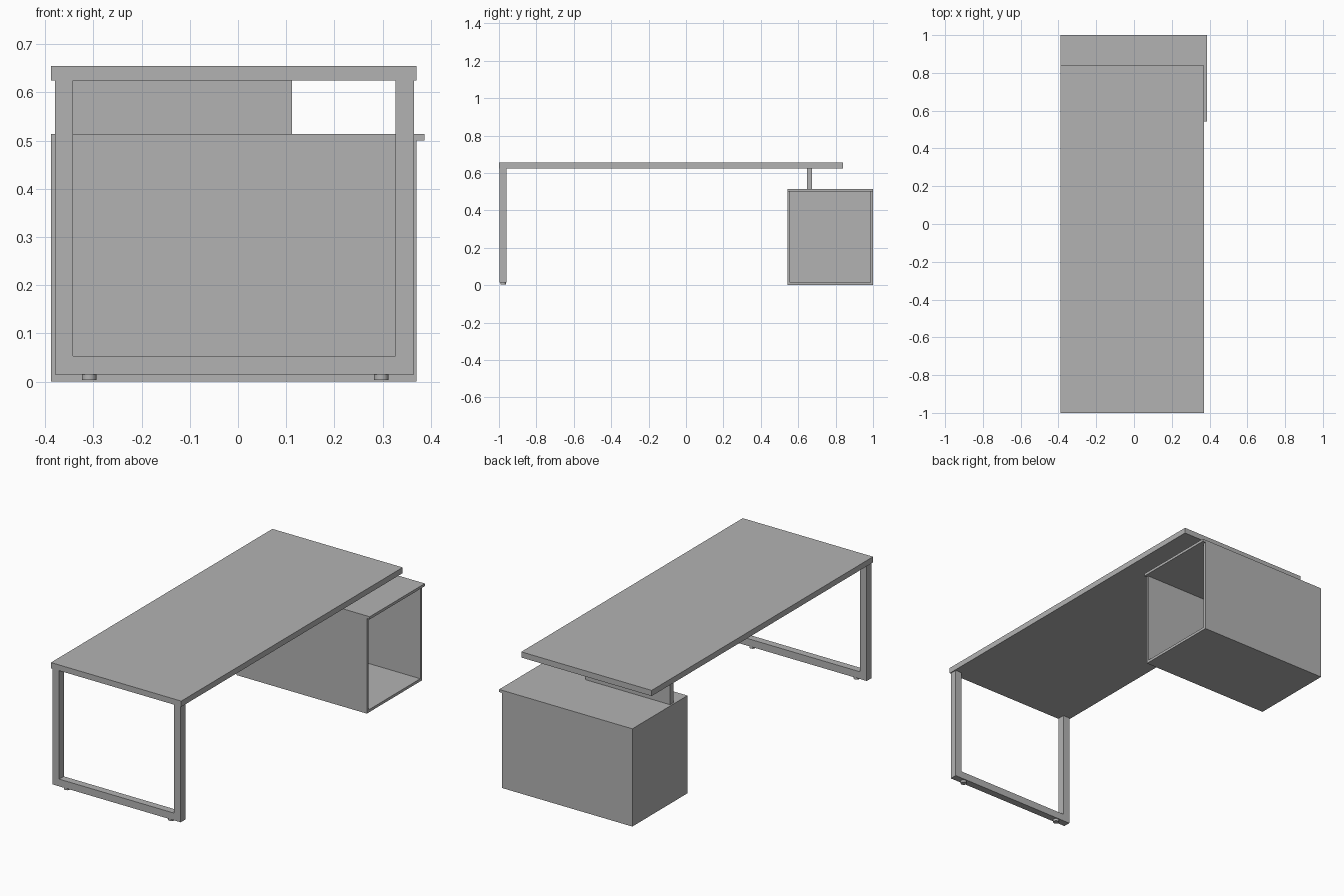
import bpy
import bmesh

cube = bpy.data.objects.get("Cube")
if cube:
    bpy.data.objects.remove(cube, do_unlink=True)

grey = bpy.data.materials.new("plain grey")
grey.use_nodes = True
colour = (0.45, 0.45, 0.45, 1)
grey.diffuse_color = colour
grey.node_tree.nodes["Principled BSDF"].inputs["Base Color"].default_value = colour


def finish(name, bm):
    bmesh.ops.recalc_face_normals(bm, faces=bm.faces)
    mesh = bpy.data.meshes.new(name)
    bm.to_mesh(mesh)
    bm.free()
    mesh.materials.append(grey)
    obj = bpy.data.objects.new(name, mesh)
    bpy.context.collection.objects.link(obj)
    return obj


def box(name, x, y, z):
    """Box spanning the given (min, max) ranges."""
    bm = bmesh.new()
    bmesh.ops.create_cube(bm, size=1)
    for v in bm.verts:
        v.co = [r[0] if c < 0 else r[1] for c, r in zip(v.co, (x, y, z))]
    return finish(name, bm)


LEFT, RIGHT = -0.388, 0.37
TOP_Z = 0.625
WALL = 0.014

# Desk top
box("desk_top", (LEFT, RIGHT), (-1, 0.84), (TOP_Z, 0.655))

# U-shaped leg frame, extruded from its outline
x0, x1, z0, tube = -0.38, 0.365, 0.015, 0.038
outline = [(x0, TOP_Z), (x0, z0), (x1, z0), (x1, TOP_Z),
           (x1 - tube, TOP_Z), (x1 - tube, z0 + tube),
           (x0 + tube, z0 + tube), (x0 + tube, TOP_Z)]
bm = bmesh.new()
face = bm.faces.new([bm.verts.new((x, -0.997, z)) for x, z in outline])
extruded = bmesh.ops.extrude_face_region(bm, geom=[face])["geom"]
bmesh.ops.translate(bm, vec=(0, tube, 0),
                    verts=[v for v in extruded if isinstance(v, bmesh.types.BMVert)])
finish("leg_frame", bm)

# Levelling feet under the frame
for side, x in (("right", -0.309), ("left", 0.297)):
    bm = bmesh.new()
    bmesh.ops.create_cone(bm, cap_ends=True, segments=24, radius1=0.015,
                          radius2=0.015, depth=0.012)
    bmesh.ops.translate(bm, vec=(x, -0.978, 0.009), verts=bm.verts)
    foot = finish(side + "_foot", bm)
    bpy.ops.object.select_all(action="DESELECT")
    foot.select_set(True)
    bpy.context.view_layer.objects.active = foot
    bpy.ops.object.shade_smooth_by_angle()

# Storage cabinet, open on its left side
FRONT, BACK, LID = 0.542, 1.0, 0.5
inner_y = (FRONT + WALL, BACK - WALL)
box("cabinet_lid", (LEFT, 0.387), (FRONT, BACK), (LID, LID + WALL))
box("cabinet_front_panel", (LEFT, RIGHT), (FRONT, FRONT + WALL), (0, LID))
box("cabinet_back_panel", (LEFT, RIGHT), (BACK - WALL, BACK), (0, LID))
box("cabinet_floor", (LEFT, RIGHT), inner_y, (0, WALL))
box("cabinet_end_panel", (LEFT, LEFT + WALL), inner_y, (WALL, LID))

# Support rail between cabinet and desk top
box("support_rail", (-0.38, 0.1125), (0.648, 0.674), (LID + WALL, TOP_Z))
